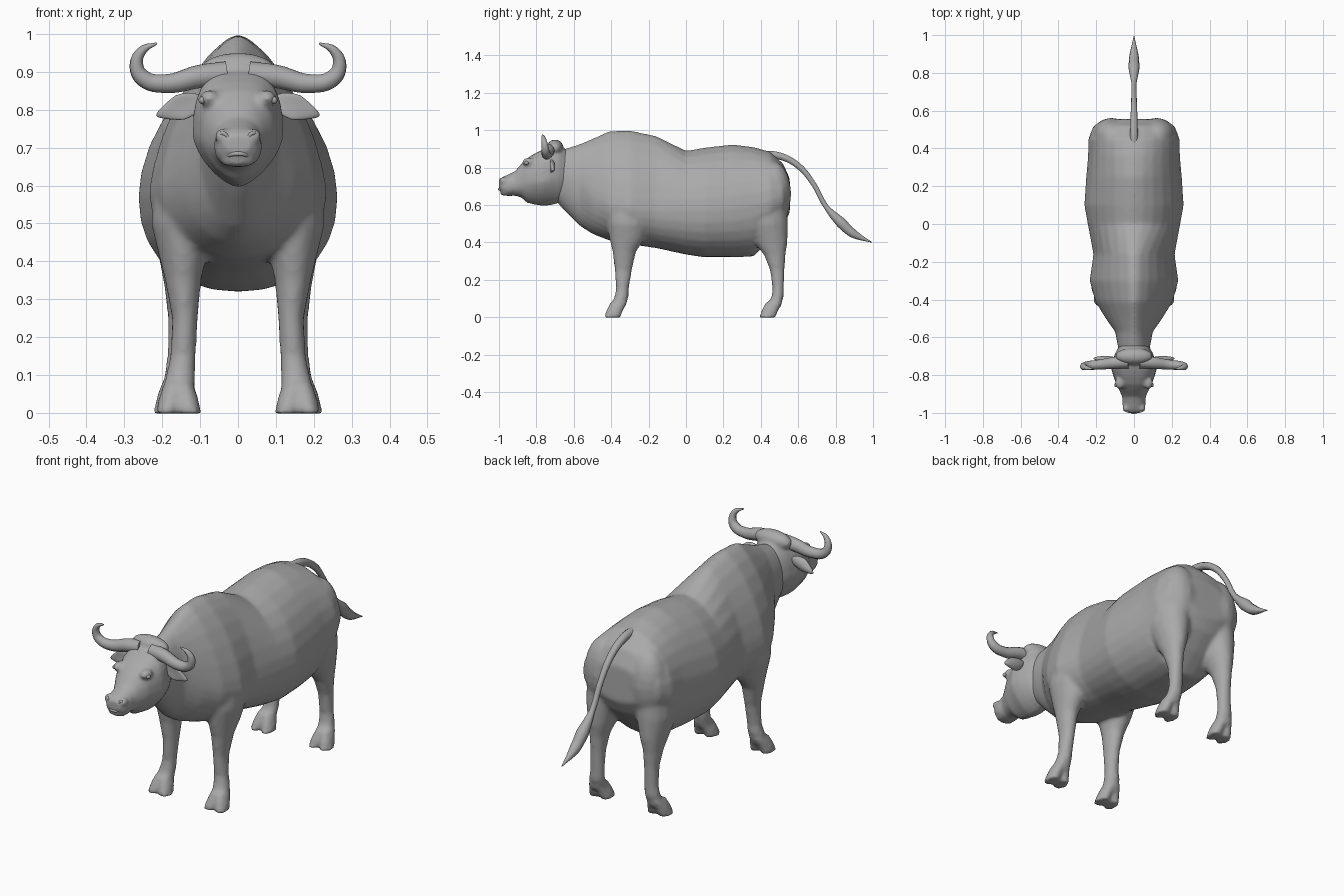
import bpy, bmesh
from math import sin, cos, pi
from mathutils import Matrix, Vector

cube = bpy.data.objects.get("Cube")
if cube:
    bpy.data.objects.remove(cube, do_unlink=True)

hide = bpy.data.materials.new("grey_hide")
hide.use_nodes = True
hide.diffuse_color = (0.4, 0.4, 0.4, 1)
hide.node_tree.nodes["Principled BSDF"].inputs["Base Color"].default_value = (0.4, 0.4, 0.4, 1)
SEGMENTS = 28


def spow(v, e):
    return (abs(v) ** e) * (1 if v >= 0 else -1)


def loft(bm, rings):
    """Closed skin through a list of rings of points."""
    loops = [[bm.verts.new(p) for p in ring] for ring in rings]
    for a, b in zip(loops, loops[1:]):
        for i in range(len(a)):
            j = (i + 1) % len(a)
            bm.faces.new((a[i], a[j], b[j], b[i]))
    bm.faces.new(loops[0][::-1])
    bm.faces.new(loops[-1])


def trunk_ring(y, top, bottom, width, mid, e_top, e_bottom):
    """Upright section with its own roundness above and below the widest level."""
    ring = []
    for i in range(SEGMENTS):
        t = 2 * pi * i / SEGMENTS
        c, s = cos(t), sin(t)
        e, h = (e_top, top - mid) if c > 0 else (e_bottom, mid - bottom)
        ring.append((width * spow(s, 2 / e), y, mid + h * spow(c, 2 / e)))
    return ring


def limb_ring(z, x, y, rx, ry):
    return [(x + rx * cos(2 * pi * i / 16), y + ry * sin(2 * pi * i / 16), z) for i in range(16)]


def ball(bm, centre, size, turn=0.0):
    m = Matrix.Translation(centre) @ Matrix.Rotation(turn, 4, 'Y') @ Matrix.Diagonal((*size, 1))
    return bmesh.ops.create_uvsphere(bm, u_segments=20, v_segments=12, radius=1, matrix=m)["verts"]


def finish(bm, name, voxel=0.0, smooth=0):
    bmesh.ops.recalc_face_normals(bm, faces=bm.faces)
    mesh = bpy.data.meshes.new(name)
    bm.to_mesh(mesh)
    bm.free()
    mesh.materials.append(hide)
    obj = bpy.data.objects.new(name, mesh)
    bpy.context.collection.objects.link(obj)
    if voxel:
        mod = obj.modifiers.new("Blend", 'REMESH')
        mod.mode, mod.voxel_size, mod.use_smooth_shade = 'VOXEL', voxel, True
        mod = obj.modifiers.new("Soften", 'SMOOTH')
        mod.factor, mod.iterations = 0.5, smooth
    mesh.shade_smooth()
    return obj


def tube(name, points):
    """Tapered round tube; each point is x, y, z, radius."""
    curve = bpy.data.curves.new(name, 'CURVE')
    curve.dimensions = '3D'
    curve.bevel_depth, curve.bevel_resolution = 1, 3
    curve.use_fill_caps = True
    spline = curve.splines.new('BEZIER')
    spline.bezier_points.add(len(points) - 1)
    spline.resolution_u = 6
    for p, (x, y, z, r) in zip(spline.bezier_points, points):
        p.co, p.radius = (x, y, z), r
        p.handle_left_type = p.handle_right_type = 'AUTO'
    curve.materials.append(hide)
    obj = bpy.data.objects.new(name, curve)
    bpy.context.collection.objects.link(obj)


# Body: neck, hump, barrel and rump
body = bmesh.new()
loft(body, [trunk_ring(*r) for r in (
    (-.72, .87, .65, .07, .76, 2, 2),
    (-.65, .9, .57, .085, .75, 2, 2),
    (-.57, .925, .49, .1, .7, 1.8, 2),
    (-.5, .955, .445, .15, .64, 1.6, 2),
    (-.41, .997, .41, .205, .6, 1.5, 2),
    (-.3, 1, .39, .235, .58, 1.5, 2),
    (-.16, .97, .37, .215, .57, 1.6, 2.1),
    (0, .89, .335, .245, .57, 1.8, 2.2),
    (.1, .907, .32, .263, .57, 1.8, 2.2),
    (.25, .924, .32, .253, .58, 1.8, 2.2),
    (.36, .91, .325, .243, .6, 1.9, 2.2),
    (.45, .885, .41, .242, .62, 2, 2),
    (.52, .82, .49, .215, .65, 2, 2),
    (.555, .74, .56, .15, .65, 2, 2))])

# Legs with cloven feet, joined to the body
FRONT = ((.62, .13, -.31, .09, .13), (.5, .145, -.31, .085, .115), (.42, .145, -.315, .065, .095),
         (.35, .145, -.33, .048, .063), (.25, .14, -.335, .034, .046), (.15, .145, -.34, .034, .034),
         (.11, .15, -.345, .038, .038), (.05, .157, -.365, .043, .04))
HIND = ((.65, .13, .41, .1, .13), (.5, .14, .425, .09, .12), (.4, .145, .455, .062, .088),
        (.33, .15, .475, .044, .057), (.25, .15, .488, .035, .039), (.15, .152, .493, .035, .03),
        (.11, .155, .49, .038, .033), (.05, .163, .465, .043, .04))
for side in (1, -1):
    for leg in (FRONT, HIND):
        loft(body, [limb_ring(z, side * x, y, rx, ry) for z, x, y, rx, ry in leg])
        z, x, y, rx, ry = leg[-1]
        for toe in (-1, 1):
            loft(body, [limb_ring(h, side * (x + toe * d), y - f, r, .045)
                        for h, d, f, r in ((.08, .014, -.005, .024), (.04, .022, .015, .03),
                                           (-.002, .03, .03, .031))])
    # Rump cheeks either side of the tail
    ball(body, (side * .12, .47, .66), (.1, .092, .17))
finish(body, "body_and_legs", .011, 5)

# Head: muzzle, face, jaw and poll
head = bmesh.new()
loft(head, [trunk_ring(*r) for r in (
    (-1, .735, .685, .035, .71, 2.2, 2.2),
    (-.98, .75, .66, .054, .7, 2.3, 2.4),
    (-.95, .763, .648, .063, .7, 2.2, 2.4),
    (-.915, .78, .65, .062, .71, 2.2, 2.2),
    (-.88, .82, .64, .078, .72, 2.3, 2),
    (-.85, .85, .612, .094, .73, 2.5, 1.7),
    (-.81, .875, .602, .108, .73, 2.7, 1.5),
    (-.77, .895, .595, .12, .73, 2.8, 1.5),
    (-.73, .91, .597, .116, .74, 2.7, 1.5),
    (-.68, .92, .61, .098, .75, 2.5, 1.7),
    (-.63, .89, .65, .07, .76, 2, 2))])
ball(head, (0, -.7, .905), (.1, .045, .045))
for side in (1, -1):
    ball(head, (side * .075, -.84, .83), (.026, .035, .022))
    ball(head, (side * .04, -.975, .73), (.022, .022, .02))
ball(head, (0, -.965, .663), (.048, .028, .014))
finish(head, "head", .009, 3)

# Mouth line and nostril rims
tube("lip", [(-.045, -.968, .672, .004), (0, -1, .684, .006), (.045, -.968, .672, .004)])
for side, label in ((1, "left"), (-1, "right")):
    tube(label + "_nostril", [(side * .022, -.995, .722, .003), (side * .04, -.99, .738, .006),
                              (side * .051, -.977, .722, .003)])

    # Eyes
    eye = bmesh.new()
    ball(eye, (side * .094, -.852, .825), (.01, .012, .01))
    finish(eye, label + "_eye")

    # Drooping, cupped ears
    ear = bmesh.new()
    for v in ball(ear, (0, 0, 0), (.066, .013, .034)):
        v.co.z *= 1 - .5 * max(0, v.co.x / .066)
        v.co.y -= 9 * v.co.z ** 2
    place = Matrix.Translation((side * .153, -.712, .806)) @ Matrix.Rotation(side * .33, 4, 'Y')
    bmesh.ops.transform(ear, matrix=place @ Matrix.Diagonal((side, 1, 1, 1)), verts=ear.verts)
    finish(ear, label + "_ear")

    # Horns sweeping out, up and back in
    tube(label + "_horn", [(side * x, y, z, r) for x, y, z, r in (
        (.03, -.73, .895, .034), (.1, -.735, .888, .032), (.19, -.745, .869, .026),
        (.25, -.75, .883, .023), (.268, -.755, .92, .018), (.252, -.762, .957, .012),
        (.215, -.768, .975, .003))])

# Tail with a pointed tuft
tube("tail", [(0, y, z, r) for y, z, r in (
    (.4, .87, .022), (.5, .862, .02), (.6, .81, .017), (.68, .715, .014), (.75, .59, .014),
    (.83, .505, .03), (.89, .45, .025), (.995, .4, .002))])
